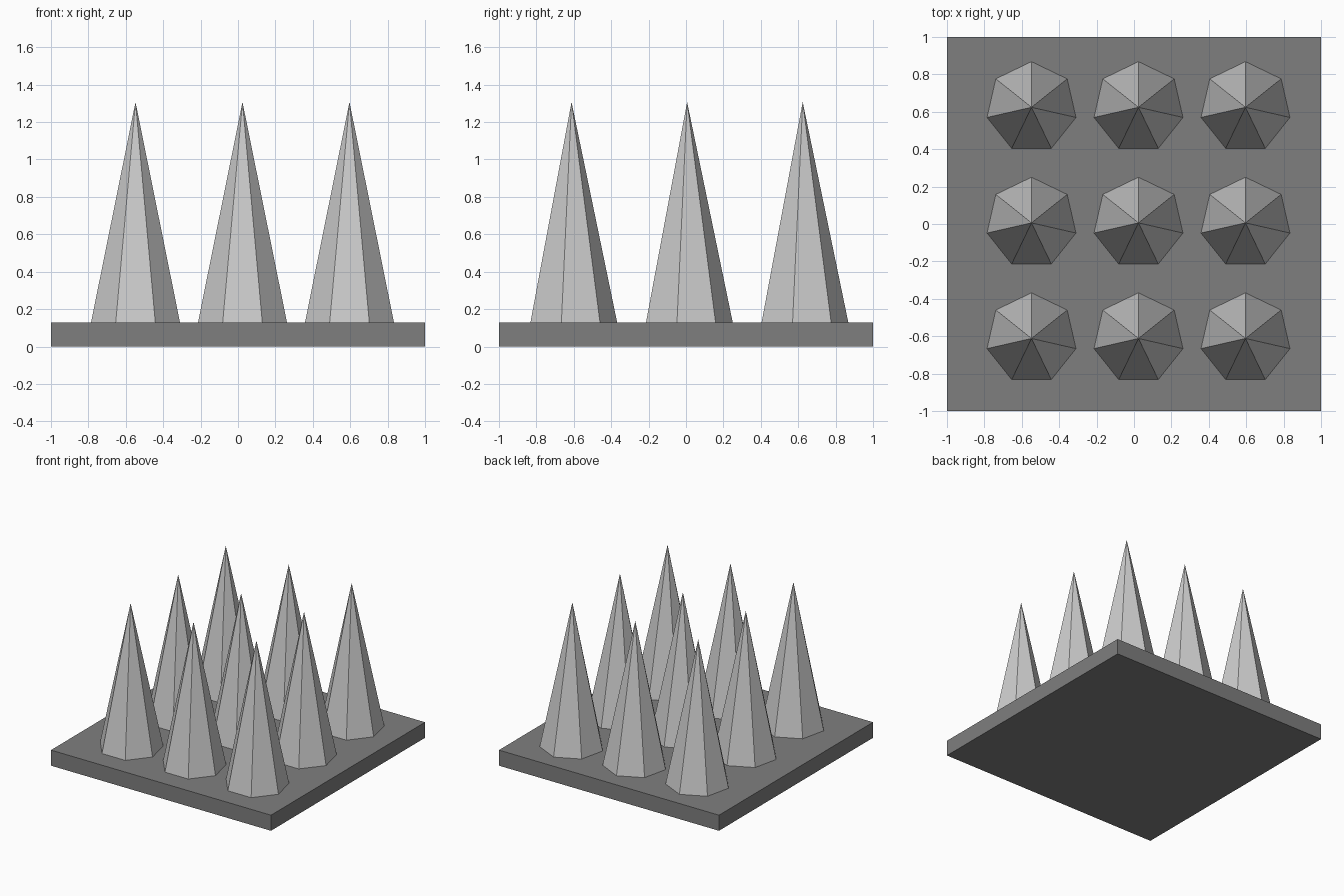
import bpy

if "Cube" in bpy.data.objects:
    bpy.data.objects.remove(bpy.data.objects["Cube"])

PLATE_TOP = 0.128
TIP_Z = 1.307
SINK = 0.02          # spikes sit slightly into the plate
RADIUS = 0.244       # spike radius where it meets the plate


def grey(name, value):
    mat = bpy.data.materials.new(name)
    mat.diffuse_color = (value, value, value, 1)
    mat.use_nodes = True
    mat.node_tree.nodes["Principled BSDF"].inputs["Base Color"].default_value = mat.diffuse_color
    return mat


plate_grey = grey("dark_grey", 0.212)
spike_grey = grey("light_grey", 0.64)

# Square base plate
bpy.ops.mesh.primitive_cube_add(size=1, location=(0, 0, PLATE_TOP / 2))
plate = bpy.context.object
plate.name = "base_plate"
plate.scale = (2, 2, PLATE_TOP)
bpy.ops.object.transform_apply(location=False, rotation=False, scale=True)
plate.data.materials.append(plate_grey)

# Grid of seven-sided spikes
height = TIP_Z - PLATE_TOP + SINK
base_radius = RADIUS * height / (TIP_Z - PLATE_TOP)
for row in range(3):
    for col in range(3):
        x = 0.024 + (col - 1) * 0.572
        y = 0.006 + (row - 1) * 0.618
        bpy.ops.mesh.primitive_cone_add(
            vertices=7, radius1=base_radius, radius2=0, depth=height,
            location=(x, y, TIP_Z - height / 2))
        spike = bpy.context.object
        spike.name = f"spike_{row + 1}_{col + 1}"
        spike.data.materials.append(spike_grey)
